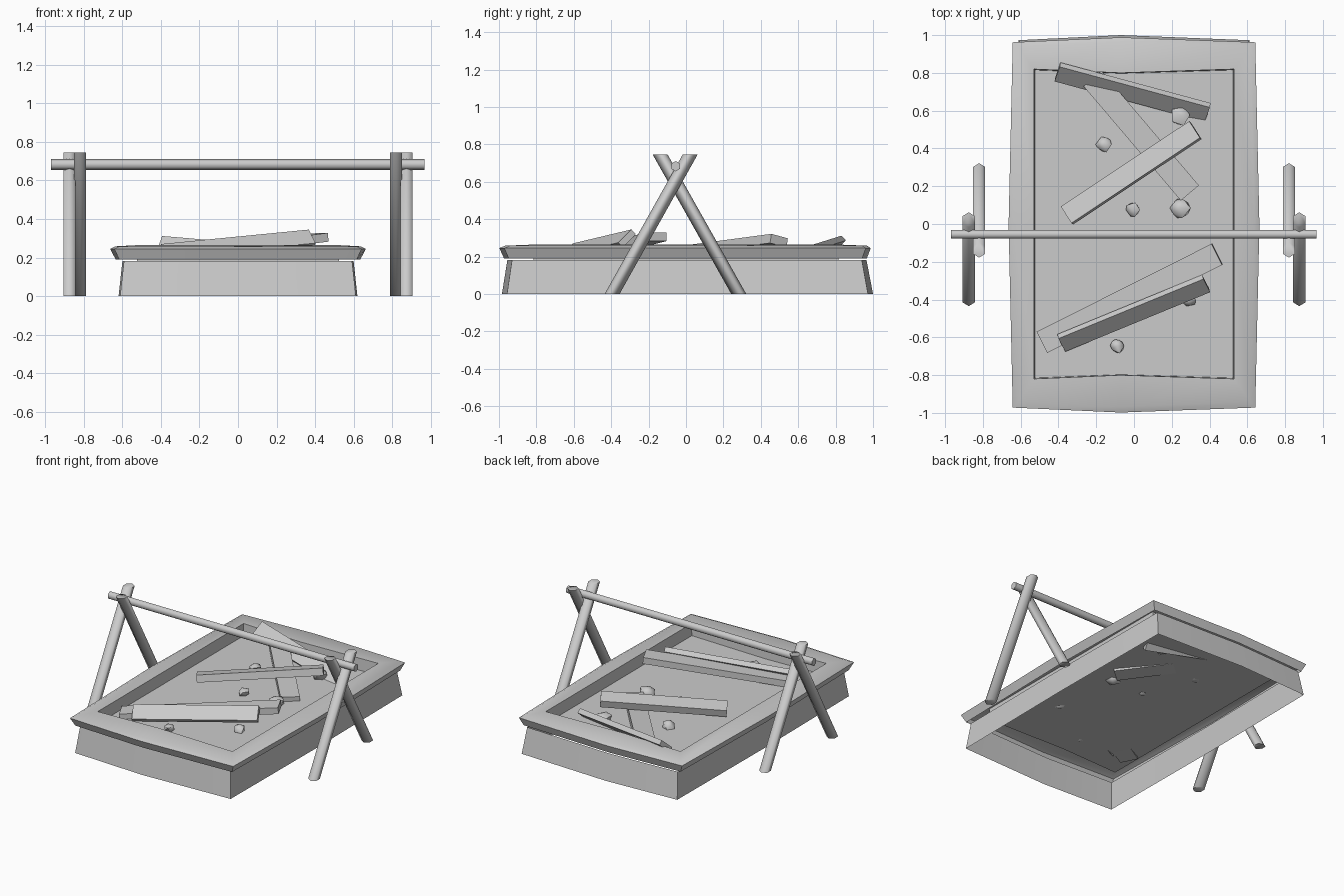
import bpy, bmesh, math, random
from mathutils import Vector, Matrix

if "Cube" in bpy.data.objects:
    bpy.data.objects.remove(bpy.data.objects["Cube"])

random.seed(4)


def add_object(name, bm, smooth=0, recalc=True):
    """Make an object; smooth is the sharp-edge angle in degrees, 0 for flat."""
    if recalc:
        bmesh.ops.recalc_face_normals(bm, faces=bm.faces[:])
    me = bpy.data.meshes.new(name)
    bm.to_mesh(me)
    bm.free()
    ob = bpy.data.objects.new(name, me)
    bpy.context.collection.objects.link(ob)
    if smooth:
        bpy.ops.object.select_all(action='DESELECT')
        ob.select_set(True)
        bpy.context.view_layer.objects.active = ob
        bpy.ops.object.shade_smooth_by_angle(angle=math.radians(smooth))
    return ob


def outline(cx, cy, mx, my, z, oy=0.0):
    """Eight points: corners at (cx, cy), side middles at mx and my."""
    pts = [(cx, -cy), (mx, 0), (cx, cy), (-0.07, my),
           (-cx, cy), (-mx, 0), (-cx, -cy), (-0.07, -my)]
    return [Vector((x, y + oy, z)) for x, y in pts]


def loft(bm, loops):
    rings = [[bm.verts.new(p) for p in lp] for lp in loops]
    for a, b in zip(rings, rings[1:]):
        for i in range(len(a)):
            j = (i + 1) % len(a)
            bm.faces.new((a[i], a[j], b[j], b[i]))
    return rings


# Tapered wall, open underneath
bm = bmesh.new()
loft(bm, [outline(0.612, 0.965, 0.62, 0.992, 0, 0.008),
          outline(0.592, 0.935, 0.60, 0.96, 0.182, 0.005)])
add_object("base_wall", bm, 40, False)

# Rounded rim, hollow underneath, running down into the ash bed
bm = bmesh.new()
rings = loft(bm, [outline(0.617, 0.945, 0.635, 0.97, 0.19, -0.003),
                  outline(0.642, 0.967, 0.664, 0.993, 0.245, -0.005),
                  outline(0.615, 0.942, 0.638, 0.967, 0.258),
                  outline(0.53, 0.82, 0.53, 0.80, 0.264),
                  outline(0.525, 0.815, 0.525, 0.797, 0.181)])
bm.faces.new(rings[-1])
add_object("rim_and_ash_bed", bm, 75, False)


def plank(name, a, b, width, thick, roll=0):
    """Box whose centre line runs from a to b, rolled about its length."""
    a, b = Vector(a), Vector(b)
    d = (b - a).normalized()
    side = Vector((0, 0, 1)).cross(d).normalized()
    up = d.cross(side)
    rot = Matrix((d, side, up)).transposed() @ Matrix.Rotation(math.radians(roll), 3, 'X')
    bm = bmesh.new()
    bmesh.ops.create_cube(bm, size=1)
    size = ((b - a).length, width, thick)
    for v in bm.verts:
        v.co = rot @ Vector([c * s for c, s in zip(v.co, size)]) + (a + b) / 2
    add_object(name, bm)


# Fire wood
plank("log_back", (-0.405, 0.805, 0.262), (0.39, 0.59, 0.195), 0.11, 0.035, 42)
plank("log_middle", (-0.355, 0.045, 0.225), (0.325, 0.497, 0.285), 0.107, 0.05, -13)
plank("log_under", (-0.22, 0.77, 0.225), (0.295, 0.165, 0.188), 0.125, 0.05)
plank("log_front_flat", (-0.485, -0.625, 0.19), (0.44, -0.16, 0.305), 0.125, 0.045)
plank("log_front_leaning", (-0.385, -0.63, 0.222), (0.382, -0.315, 0.297), 0.105, 0.035, 42)

# Embers
for i, (x, y, r) in enumerate([(0.245, 0.575, 0.058), (-0.16, 0.42, 0.045),
                               (-0.005, 0.075, 0.042), (0.245, 0.085, 0.058),
                               (-0.09, -0.645, 0.042), (0.29, -0.40, 0.045)]):
    bm = bmesh.new()
    bmesh.ops.create_icosphere(bm, subdivisions=1, radius=r)
    for v in bm.verts:
        v.co *= random.uniform(0.8, 1.12)
        v.co.z *= 0.75
        v.co += Vector((x, y, 0.2))
    add_object(f"ember_{i + 1}", bm, 50)


def pole(name, a, b, radii, axes):
    """Six-sided pole; end cuts lie in the plane spanned by axes."""
    u, w = Vector(axes[0]), Vector(axes[1])
    ru, rw = radii
    bm = bmesh.new()
    ring = [u * ru * math.cos(t) + w * rw * math.sin(t)
            for t in (math.tau * (k + 0.5) / 6 for k in range(6))]
    rings = loft(bm, [[Vector(p) + r for r in ring] for p in (a, b)])
    for r in rings:
        bm.faces.new(r)
    add_object(name, bm, 68)


# Crossed legs with level-cut ends, and the crossbar resting on them
level = ((1, 0, 0), (0, 1, 0))
for side, s in (("left", -1), ("right", 1)):
    pole(f"front_leg_{side}", (s * 0.875, -0.395, 0), (s * 0.875, 0.022, 0.745),
         (0.037, 0.040), level)
    pole(f"back_leg_{side}", (s * 0.82, 0.282, 0), (s * 0.82, -0.138, 0.745),
         (0.037, 0.040), level)
pole("crossbar", (-0.97, -0.055, 0.683), (0.967, -0.055, 0.683), (0.026, 0.028),
     ((0, 1, 0), (0, 0, 1)))
